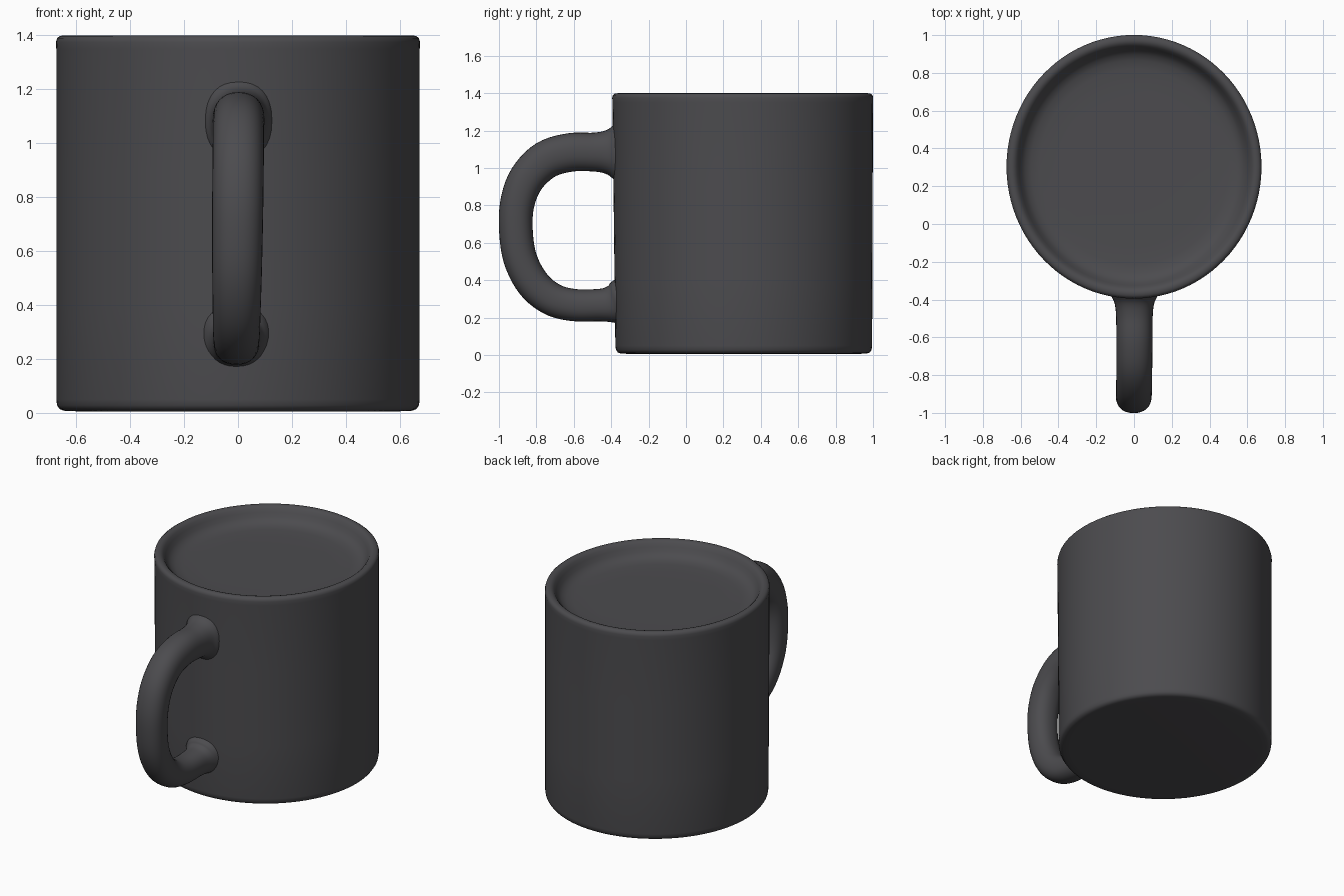
import bpy, bmesh, math
from mathutils import Vector

if "Cube" in bpy.data.objects:
    bpy.data.objects.remove(bpy.data.objects["Cube"])

mat = bpy.data.materials.new("charcoal")
mat.diffuse_color = (0.072, 0.071, 0.077, 1)
mat.use_nodes = True
mat.node_tree.nodes["Principled BSDF"].inputs["Base Color"].default_value = mat.diffuse_color


def skin(name, rings, smooth_angle):
    """Join rings of points into a closed, capped tube."""
    bm = bmesh.new()
    loops = [[bm.verts.new(p) for p in ring] for ring in rings]
    n = len(loops[0])
    for a, b in zip(loops, loops[1:]):
        for i in range(n):
            j = (i + 1) % n
            bm.faces.new((a[i], a[j], b[j], b[i]))
    bm.faces.new(loops[0][::-1])
    bm.faces.new(loops[-1])
    bmesh.ops.recalc_face_normals(bm, faces=bm.faces)
    me = bpy.data.meshes.new(name)
    bm.to_mesh(me)
    bm.free()
    me.materials.append(mat)
    ob = bpy.data.objects.new(name, me)
    bpy.context.collection.objects.link(ob)
    bpy.ops.object.select_all(action='DESELECT')
    ob.select_set(True)
    bpy.context.view_layer.objects.active = ob
    bpy.ops.object.shade_smooth_by_angle(angle=math.radians(smooth_angle))
    return ob


def smooth_path(pts, steps):
    """Catmull-Rom interpolation through the points."""
    p = [Vector(q) for q in pts]
    p = [p[0]] + p + [p[-1]]
    out = []
    for a, b, c, d in zip(p, p[1:], p[2:], p[3:]):
        for s in range(steps):
            t = s / steps
            out.append(0.5 * (2 * b + (c - a) * t + (2 * a - 5 * b + 4 * c - d) * t * t
                              + (3 * b - a - 3 * c + d) * t ** 3))
    return out + [p[-1]]


# Mug body: slightly oval lathe, rounded lip and a shallow dished top
profile = [(0.02, 0.006), (0.60, 0.006), (0.645, 0.008), (0.662, 0.014), (0.671, 0.028),
           (0.674, 0.05), (0.674, 0.4), (0.674, 0.9), (0.674, 1.35), (0.675, 1.375),
           (0.671, 1.39), (0.660, 1.398), (0.645, 1.40), (0.632, 1.396), (0.620, 1.385),
           (0.608, 1.365), (0.594, 1.34), (0.575, 1.32), (0.545, 1.306), (0.50, 1.30),
           (0.40, 1.298), (0.20, 1.297), (0.02, 1.297)]
SEG = 96
body = []
for r, z in profile:
    stretch = 1.018 + 0.016 * z / 1.4       # a little deeper towards the top
    cy = 0.309 - 0.006 * z / 1.4
    body.append([(r * math.cos(2 * math.pi * i / SEG),
                  cy + r * stretch * math.sin(2 * math.pi * i / SEG), z) for i in range(SEG)])
skin("mug_body", body, 60)

# Handle: swept oval tube, (y, z, half thickness, half width), flared at the joints
path = [(-0.30, 1.085, 0.19, 0.15), (-0.375, 1.085, 0.155, 0.125), (-0.42, 1.085, 0.12, 0.105),
        (-0.49, 1.085, 0.104, 0.097), (-0.62, 1.083, 0.103, 0.096), (-0.75, 1.043, 0.102, 0.095),
        (-0.85, 0.945, 0.097, 0.095), (-0.90, 0.82, 0.092, 0.095), (-0.91, 0.68, 0.090, 0.094),
        (-0.888, 0.52, 0.090, 0.092), (-0.82, 0.385, 0.090, 0.089), (-0.72, 0.30, 0.088, 0.087),
        (-0.60, 0.267, 0.086, 0.085), (-0.46, 0.267, 0.087, 0.088), (-0.40, 0.272, 0.100, 0.10),
        (-0.36, 0.28, 0.125, 0.125), (-0.30, 0.285, 0.155, 0.15)]
samples = smooth_path(path, 5)
rings = []
for k, s in enumerate(samples):
    a, b = samples[max(k - 1, 0)], samples[min(k + 1, len(samples) - 1)]
    t = Vector((b[0] - a[0], b[1] - a[1])).normalized()
    ny, nz = -t.y, t.x
    lean = -0.006 + 0.008 * (s[1] - 0.27) / 0.8
    ring = []
    for i in range(32):
        u = 2 * math.pi * i / 32
        # slightly squared oval section
        c = math.copysign(abs(math.cos(u)) ** 0.88, math.cos(u))
        v = math.copysign(abs(math.sin(u)) ** 0.88, math.sin(u))
        ring.append((lean + s[3] * c, s[0] + ny * s[2] * v, s[1] + nz * s[2] * v))
    rings.append(ring)
skin("mug_handle", rings, 60)
